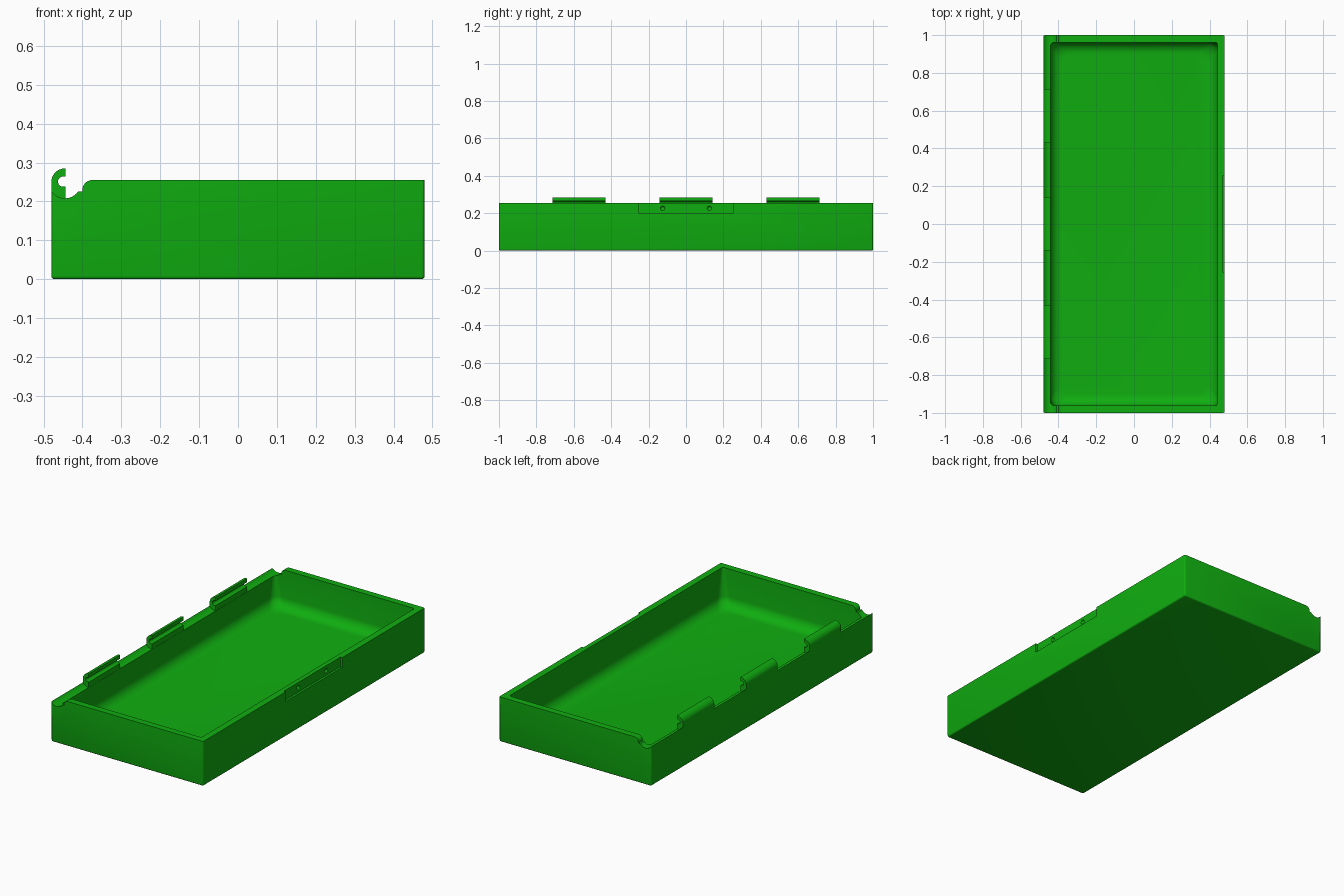
import bpy, bmesh
from math import pi, sin, cos, asin, acos

if "Cube" in bpy.data.objects:
    bpy.data.objects.remove(bpy.data.objects["Cube"], do_unlink=True)

GREEN = (0.005, 0.42, 0.005, 1)
green = bpy.data.materials.new("green plastic")
green.use_nodes = True
green.diffuse_color = GREEN
green.node_tree.nodes["Principled BSDF"].inputs["Base Color"].default_value = GREEN

HX, HY, TOP, WALL = 0.48, 1.0, 0.255, 0.038
PIN_X, PIN_Z = -0.445, 0.25          # hinge axis


def make(name, bm):
    bmesh.ops.recalc_face_normals(bm, faces=bm.faces)
    me = bpy.data.meshes.new(name)
    bm.to_mesh(me)
    bm.free()
    me.materials.append(green)
    ob = bpy.data.objects.new(name, me)
    bpy.context.collection.objects.link(ob)
    return ob


def box(name, x0, x1, y0, y1, z0, z1, bevel=0):
    bm = bmesh.new()
    bmesh.ops.create_cube(bm, size=1)
    for v in bm.verts:
        v.co = ((x0 + x1) / 2 + v.co.x * (x1 - x0),
                (y0 + y1) / 2 + v.co.y * (y1 - y0),
                (z0 + z1) / 2 + v.co.z * (z1 - z0))
    if bevel:
        # round everything except the top rim
        edges = [e for e in bm.edges if min(v.co.z for v in e.verts) < z1 - 0.001]
        bmesh.ops.bevel(bm, geom=edges, offset=bevel, segments=3, profile=0.5,
                        affect='EDGES')
    return make(name, bm)


def arc(cx, cz, r, a0, a1, n=12):
    return [(cx + r * cos(a0 + (a1 - a0) * i / n),
             cz + r * sin(a0 + (a1 - a0) * i / n)) for i in range(n + 1)]


def extrude_y(name, profile, y0, y1):
    bm = bmesh.new()
    face = bm.faces.new([bm.verts.new((x, y0, z)) for x, z in profile])
    ext = bmesh.ops.extrude_face_region(bm, geom=[face])
    for v in ext["geom"]:
        if isinstance(v, bmesh.types.BMVert):
            v.co.y = y1
    return make(name, bm)


def cavity_cutter(floor, fillet):
    # stacked rounded rectangles, filleted into the floor
    levels = [(0.0, TOP + 0.1), (0.0, TOP)]
    for i in range(9):
        a = pi / 2 * i / 8
        levels.append((fillet * (1 - cos(a)), floor + fillet * (1 - sin(a))))
    bm = bmesh.new()
    rings = []
    for inset, z in levels:
        depth = min(1, max(0, (TOP - z) / (TOP - floor)))
        r = 0.012 + 0.045 * depth
        w, h = HX - WALL - inset - r, HY - WALL - inset - r
        ring = []
        for q, (sx, sy) in enumerate([(1, 1), (-1, 1), (-1, -1), (1, -1)]):
            for x, y in arc(sx * w, sy * h, r, q * pi / 2, (q + 1) * pi / 2, 6):
                ring.append(bm.verts.new((x, y, z)))
        rings.append(ring)
    for a, b in zip(rings, rings[1:]):
        for i in range(len(a)):
            j = (i + 1) % len(a)
            bm.faces.new((a[i], a[j], b[j], b[i]))
    bm.faces.new(rings[0])
    bm.faces.new(rings[-1])
    return make("cavity_cutter", bm)


def cut(target, cutter):
    mod = target.modifiers.new("cut", 'BOOLEAN')
    mod.operation, mod.solver, mod.object = 'DIFFERENCE', 'EXACT', cutter
    bpy.context.view_layer.objects.active = target
    bpy.ops.object.modifier_apply(modifier=mod.name)
    bpy.data.objects.remove(cutter, do_unlink=True)


# Tray body
tray = box("tray", -HX, HX, -HY, HY, 0, TOP, 0.008)
cut(tray, cavity_cutter(0.037, 0.06))

# Hinge channel along the -x wall, with a rounded step at each end wall
R = 0.042
groove = [(-0.52, 0.32), (-0.52, 0.22)]
groove += arc(PIN_X, PIN_Z, R, pi + acos(0.037 / R), 2 * pi - asin(0.025 / R))
groove += [(-0.40, 0.225)]
groove += arc(-0.375, TOP - 0.025, 0.025, pi, pi / 2, 6)
groove += [(-0.375, 0.32)]
cut(tray, extrude_y("groove_cutter", groove, -1.1, 1.1))

# Latch recess on the +x wall with two snap dimples
cut(tray, box("latch_cutter", HX - 0.012, HX + 0.1, -0.255, 0.255, 0.2, TOP + 0.1))
for y in (-0.125, 0.125):
    bm = bmesh.new()
    bmesh.ops.create_uvsphere(bm, u_segments=16, v_segments=10, radius=0.0125)
    bmesh.ops.translate(bm, verts=bm.verts, vec=(HX - 0.0115, y, 0.226))
    cut(tray, make("dimple_cutter", bm))

# Hinge knuckles: half barrels with an open pin slot
knuckle = [(-0.443, 0.2), (-HX, 0.215)]
knuckle += arc(PIN_X, PIN_Z, 0.035, pi, pi / 2)
knuckle += [(-0.443, 0.285), (-0.443, 0.264)]
knuckle += arc(-0.45, 0.251, 0.013, pi / 2, 3 * pi / 2)
knuckle += [(-0.443, 0.238)]
parts = [tray]
for i, y in enumerate((-0.572, 0, 0.572)):
    parts.append(extrude_y(f"hinge_knuckle_{i + 1}", knuckle, y - 0.142, y + 0.142))

# Smooth the fillets, keep the edges sharp
bpy.context.view_layer.update()
bpy.ops.object.select_all(action='DESELECT')
for part in parts:
    part.select_set(True)
bpy.context.view_layer.objects.active = tray
bpy.ops.object.shade_smooth_by_angle()
